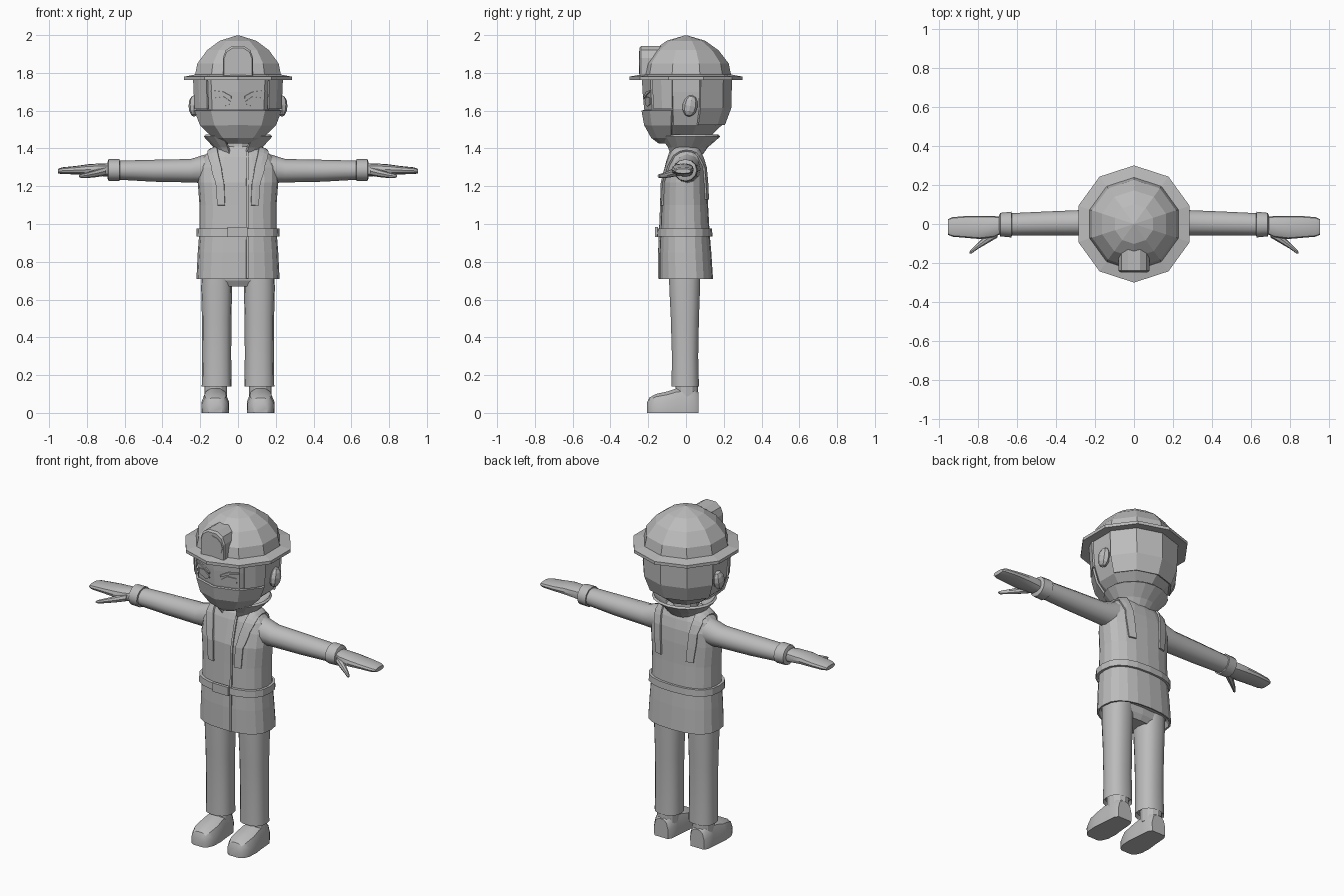
import bpy, math
from mathutils import Vector

if "Cube" in bpy.data.objects:
    bpy.data.objects.remove(bpy.data.objects["Cube"])

grey = bpy.data.materials.new("plain grey")
grey.diffuse_color = (0.5, 0.5, 0.5, 1)
grey.use_nodes = True
grey.node_tree.nodes["Principled BSDF"].inputs["Base Color"].default_value = grey.diffuse_color


def make(name, verts, faces, smooth=False):
    me = bpy.data.meshes.new(name)
    me.from_pydata([tuple(v) for v in verts], [], faces)
    me.materials.append(grey)
    ob = bpy.data.objects.new(name, me)
    bpy.context.collection.objects.link(ob)
    if smooth:
        bpy.ops.object.select_all(action='DESELECT')
        ob.select_set(True)
        bpy.context.view_layer.objects.active = ob
        bpy.ops.object.shade_smooth_by_angle(angle=math.radians(35))
    return ob


def skin(name, rings, closed=True, caps=True, smooth=False):
    """Bridge rings of equal point count."""
    n = len(rings[0])
    verts = [p for r in rings for p in r]
    faces = []
    for i in range(len(rings) - 1):
        for j in range(n if closed else n - 1):
            k = (j + 1) % n
            faces.append((i*n + j, i*n + k, (i+1)*n + k, (i+1)*n + j))
    if caps:
        faces.append(tuple(reversed(range(n))))
        faces.append(tuple(range((len(rings)-1)*n, len(rings)*n)))
    return make(name, verts, faces, smooth)


def oval(c, a, b, axis='z', n=12, power=2.0, offset=0.0):
    """Superellipse ring around a point, square to the given axis."""
    pts = []
    for i in range(n):
        t = 2*math.pi*(i + offset)/n
        u = a*math.copysign(abs(math.cos(t))**(2/power), math.cos(t))
        v = b*math.copysign(abs(math.sin(t))**(2/power), math.sin(t))
        pts.append(Vector(c) + (Vector((u, v, 0)) if axis == 'z' else Vector((0, u, v))))
    return pts


def tower(name, rows, n=12, power=2.0, offset=0.0, cx=0, smooth=False):
    """Rows of z, centre y, x radius, y radius."""
    return skin(name, [oval((cx, y, z), a, b, 'z', n, power, offset) for z, y, a, b in rows],
                smooth=smooth)


def solidify(ob, t):
    m = ob.modifiers.new("thickness", 'SOLIDIFY')
    m.thickness, m.offset = t, 0


def shell(name, rows, a0, a1, n, t):
    """Open curved sheet; angles measured from the front, rows as in tower."""
    rings = []
    for z, y, a, b in rows:
        ang = [math.radians(a0 + (a1 - a0)*i/n) for i in range(n + 1)]
        rings.append([(a*math.sin(q), y - b*math.cos(q), z) for q in ang])
    ob = skin(name, rings, closed=False, caps=False)
    solidify(ob, t)
    return ob


def ribbon(name, pts, wide, target, offset, steps=4):
    """Band along pts (x, y, z, half width) laid onto a target surface."""
    rows = []
    for p, q in zip(pts, pts[1:]):
        for s in range(steps):
            rows.append([u + (v - u)*s/steps for u, v in zip(p, q)])
    rows.append(pts[-1])
    w = Vector(wide)
    rings = [[Vector(r[:3]) + w*r[3]*k for k in (-1, 0, 1)] for r in rows]
    ob = skin(name, rings, closed=False, caps=False)
    m = ob.modifiers.new("lay on", 'SHRINKWRAP')
    m.target, m.offset, m.wrap_mode = target, offset, 'OUTSIDE_SURFACE'
    solidify(ob, offset*1.6)
    return ob


# Jacket with hem, belt, buckle and front overlap
jacket = tower("jacket", [(.74, 0, .195, .12), (.71, 0, .21, .135), (.71, 0, .22, .143),
    (.85, -.004, .213, .138), (.955, -.006, .205, .131), (1.1, -.007, .204, .124),
    (1.22, -.007, .213, .12), (1.3, 0, .212, .106), (1.355, 0, .185, .092),
    (1.39, 0, .145, .078), (1.41, 0, .09, .065)], n=20, power=2.5)
tower("belt", [(.935, -.008, .205, .13), (.935, -.008, .221, .148), (.975, -.008, .219, .146),
    (.975, -.008, .205, .13)], n=20, power=2.5)
bpy.ops.mesh.primitive_cube_add(size=1, location=(-.003, -.156, .957))
buckle = bpy.context.object
buckle.name, buckle.scale = "buckle", (.105, .018, .052)
buckle.data.materials.append(grey)
ribbon("front_overlap", [(.05, -.15, .712, .006), (.05, -.15, .95, .006), (.05, -.14, 1.2, .006),
    (.05, -.08, 1.38, .006)], (1, 0, 0), jacket, .005)

# Neck and open flared collar
tower("neck", [(1.36, 0, .075, .07), (1.46, 0, .07, .065)], n=10)
shell("collar", [(1.375, .0, .10, .085), (1.41, .005, .125, .105), (1.468, .015, .178, .162)],
      25, 335, 16, .014)

# Hips under the hem
tower("hips", [(.67, -.005, .1, .06), (.70, -.005, .185, .078), (.78, -.005, .185, .09)], n=16, power=2.5)

for s, side in ((1, "left"), (-1, "right")):
    # Trouser leg, flared a little at the hem
    tower(side + "_trouser_leg", [(.16, -.004, .066, .063), (.14, -.004, .079, .074),
        (.3, -.005, .077, .071), (.5, -.006, .078, .076), (.66, -.007, .082, .083),
        (.74, -.007, .08, .085)], n=14, power=2.4, cx=s*.113, smooth=True)

    # Boot: flat sole, rounded toe, short shaft
    rings = []
    for y, h, w in ((-.207, .052, .035), (-.195, .08, .052), (-.16, .1, .068), (-.1, .113, .072),
                    (-.05, .13, .066), (.0, .135, .062), (.045, .13, .058), (.066, .11, .045)):
        rings.append([(s*.12 + u*w, y, v*h) for u, v in ((-1, 0), (-1.02, .5), (-.8, .85), (-.35, 1),
                      (.35, 1), (.8, .85), (1.02, .5), (1, 0))])
    skin(side + "_boot", rings, smooth=True)
    tower(side + "_boot_shaft", [(.08, .004, .06, .06), (.17, .004, .06, .06)], n=12, cx=s*.118)

    # Sleeve and cuff
    def limb(name, rows, n=12, power=2.0):
        return skin(name, [oval((s*x, y, z), a, b, 'x', n, power) for x, y, z, a, b in rows], smooth=True)
    limb(side + "_sleeve", [(.12, .005, 1.3, .075, .085), (.19, .007, 1.29, .07, .073),
        (.25, .006, 1.282, .066, .062), (.45, .003, 1.282, .061, .058), (.64, -.002, 1.285, .057, .05)])
    limb(side + "_cuff", [(.625, -.003, 1.285, .05, .045), (.627, -.003, 1.285, .066, .058),
        (.685, -.003, 1.285, .06, .058), (.692, -.003, 1.285, .043, .04)])

    # Mitten shaped hand and thumb
    limb(side + "_hand", [(.67, -.005, 1.285, .04, .036), (.72, -.014, 1.287, .055, .034),
        (.79, -.018, 1.288, .059, .029), (.86, -.015, 1.285, .056, .022), (.93, -.015, 1.282, .05, .018),
        (.953, -.015, 1.28, .04, .012)], power=2.6)
    limb(side + "_thumb", [(.7, -.04, 1.28, .03, .024), (.75, -.075, 1.268, .024, .02),
        (.8, -.112, 1.258, .016, .015), (.83, -.138, 1.254, .012, .011), (.842, -.146, 1.254, .005, .005)], n=8)

    # Shoulder straps, front and back
    ribbon(side + "_strap", [(s*.093, -.15, 1.1, .023), (s*.1, -.15, 1.22, .025),
        (s*.125, -.115, 1.32, .03), (s*.145, -.06, 1.4, .034), (s*.15, .0, 1.42, .034),
        (s*.14, .07, 1.4, .032), (s*.125, .12, 1.3, .028), (s*.11, .14, 1.13, .023)],
        (1, 0, 0), jacket, .006)

# Ten sided head with chin
head = tower("head", [(1.445, -.02, .065, .07), (1.46, -.012, .12, .135), (1.525, -.005, .2, .197),
    (1.61, 0, .232, .222), (1.70, 0, .24, .23), (1.78, 0, .242, .234)], n=10, offset=.5)
shell("mask", [(1.43, -.04, .075, .1), (1.46, -.03, .135, .15), (1.525, -.014, .207, .202),
    (1.602, -.004, .238, .226)], -72, 72, 4, .012)
shell("hair", [(1.525, 0, .205, .2), (1.615, .002, .238, .232), (1.78, .002, .244, .236)],
      108, 252, 4, .012)

for s, side in ((1, "left"), (-1, "right")):
    # Sideburn, ear, slanted brow and eye
    shell(side + "_sideburn", [(1.61, 0, .238, .228), (1.78, 0, .246, .238)], s*42, s*72, 2, .01)
    bpy.ops.mesh.primitive_uv_sphere_add(segments=8, ring_count=6, location=(s*.232, .022, 1.625))
    ear = bpy.context.object
    ear.name, ear.scale, ear.rotation_euler = side + "_ear", (.03, .04, .058), (-.2, 0, 0)
    ear.data.materials.append(grey)
    ribbon(side + "_brow", [(s*.045, -.25, 1.668, .006), (s*.09, -.24, 1.69, .009),
        (s*.15, -.21, 1.703, .004)], (0, 0, 1), head, .004)
    ribbon(side + "_eye", [(s*.05, -.25, 1.64, .006), (s*.085, -.24, 1.645, .026),
        (s*.13, -.21, 1.65, .016)], (0, 0, 1), head, .003)

# Helmet: faceted dome and wide brim
dome = [oval((0, 0, z), r, r, 'z', 10, 2, .5) for z, r in
        ((1.77, .243), (1.85, .226), (1.92, .172), (1.97, .102), (1.999, .004))]
skin("helmet_dome", dome)
skin("helmet_brim", [oval((0, 0, z), r, r, 'z', 10, 2, .5) for z, r in
     ((1.768, .22), (1.762, .3), (1.78, .3), (1.792, .235), (1.768, .22))], caps=False)

# Arched headlamp with a round lens
arch = [(-.08, 1.785), (-.08, 1.88), (-.065, 1.92), (-.03, 1.943),
        (.03, 1.943), (.065, 1.92), (.08, 1.88), (.08, 1.785)]
skin("headlamp", [[(x*k, y, 1.785 + (z - 1.785)*k) for x, z in arch]
     for y, k in ((-.12, 1), (-.238, 1), (-.246, .93))])
lens = [[(.07*math.cos(t*math.pi/6), y, 1.855 + .06*math.sin(t*math.pi/6)) for t in range(12)]
        for y in (-.24, -.249)]
skin("headlamp_lens", lens)
